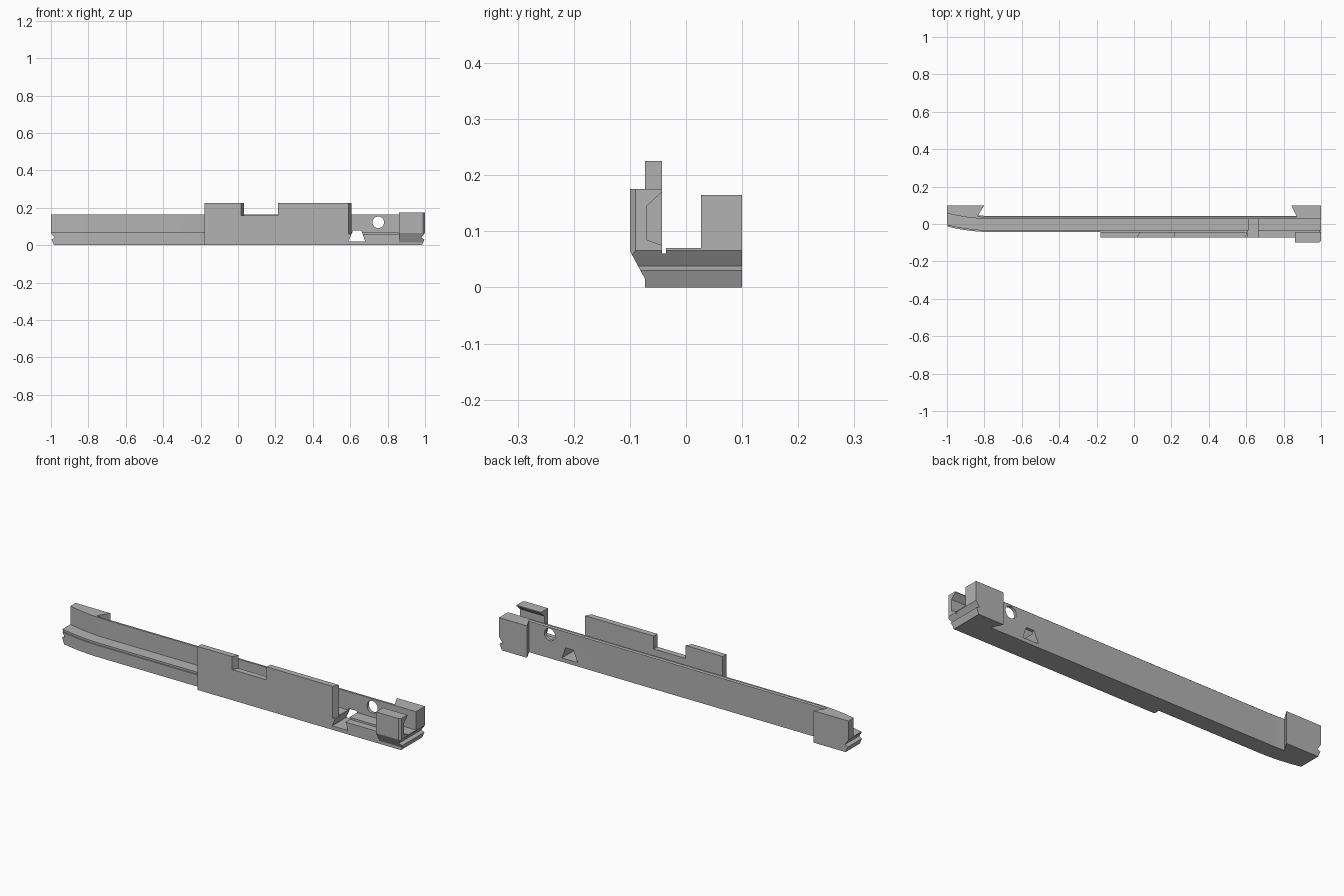
import bpy, bmesh, math
from mathutils import Vector

cube = bpy.data.objects.get("Cube")
if cube:
    bpy.data.objects.remove(cube, do_unlink=True)

grey = bpy.data.materials.new("plain grey")
grey.use_nodes = True
colour = (0.45, 0.45, 0.45, 1)
grey.diffuse_color = colour
grey.node_tree.nodes["Principled BSDF"].inputs["Base Color"].default_value = colour


def loft(name, sections):
    """Skin a list of matching closed sections and cap both ends."""
    bm = bmesh.new()
    rings = [[bm.verts.new(p) for p in s] for s in sections]
    n = len(rings[0])
    for a, b in zip(rings, rings[1:]):
        for i in range(n):
            j = (i + 1) % n
            bm.faces.new((a[i], a[j], b[j], b[i]))
    bm.faces.new(rings[0])
    bm.faces.new(rings[-1])
    bmesh.ops.recalc_face_normals(bm, faces=bm.faces)
    mesh = bpy.data.meshes.new(name)
    bm.to_mesh(mesh)
    bm.free()
    mesh.materials.append(grey)
    ob = bpy.data.objects.new(name, mesh)
    bpy.context.collection.objects.link(ob)
    return ob


def prism(name, outline, axis, lo, hi):
    """Extrude a 2D outline along one axis."""
    def place(p, t):
        c = list(p)
        c.insert(axis, t)
        return Vector(c)
    return loft(name, [[place(p, t) for p in outline] for t in (lo, hi)])


def cut(targets, cutter):
    """Subtract a cutter from each target, then drop it."""
    cutter.hide_render = True
    for ob in targets:
        mod = ob.modifiers.new("cut", 'BOOLEAN')
        mod.operation = 'DIFFERENCE'
        mod.solver = 'EXACT'
        mod.object = cutter
        bpy.context.view_layer.objects.active = ob
        bpy.ops.object.modifier_apply(modifier=mod.name)
    bpy.data.objects.remove(cutter, do_unlink=True)


# Main rail: L-shaped section whose right-hand end sweeps backward
section = [(-.043, 0), (.043, 0), (.043, .160), (.037, .165), (.027, .165),
           (.027, .07), (-.036, .07), (-.036, .06), (-.043, .06)]


def sweep(x):
    return .03 * (max(0, -.76 - x) / .24) ** 2


stations = [-1 + .02 * i for i in range(13)] + [1]
rail = loft("main_rail", [[(x, y + sweep(x), z) for y, z in section] for x in stations])

# Dovetailed blocks behind both ends
right_block = prism("right_end_block", [(-1, .1), (-.8, .1), (-.84, .036), (-1, .062)], 2, 0, .165)
left_block = prism("left_end_block", [(1, .1), (.84, .1), (.875, .03), (1, .027)], 2, 0, .165)

# Front plate with a notch in its top edge, and the low sill beyond it
plate_outline = [(-.18, 0), (.6, 0), (.6, .225), (.215, .225), (.215, .158),
                 (.025, .158), (.025, .225), (-.18, .225)]


def plate_ring(y, shift):
    return [(x + (shift if x in (.025, .6) else 0), y, z) for x, z in plate_outline]


plate = loft("front_plate", [plate_ring(-.073, -.008), plate_ring(-.043, .008)])
sill = prism("front_sill", [(-.073, 0), (-.04, 0), (-.04, .06), (-.073, .06)], 0, .57, 1)

# Hooked clip at the left end of the sill
hook = prism("hooked_clip", [(-.073, 0), (-.073, .015), (-.1, .065), (-.1, .175),
                             (-.043, .175), (-.043, .17), (-.07, .145), (-.07, .085),
                             (-.043, .075), (-.043, 0)], 0, .86, 1)
cut([hook], prism("corner_cutter", [(.98, -.11), (1.02, -.11), (1.02, -.07)], 2, -.1, .3))

# Flared slot through the rail, plate and sill
cut([rail, plate, sill], prism("slot_cutter", [(.59, .02), (.68, .02), (.66, .078), (.615, .078)], 1, -.3, .3))

# Round hole through the rear wall
circle = [(.75 + .031 * math.cos(a * math.tau / 32), .122 + .031 * math.sin(a * math.tau / 32))
          for a in range(32)]
cut([rail], prism("hole_cutter", circle, 1, -.3, .3))

# V-grooves across both end faces
for side, parts in ((1, [rail, left_block, sill, hook]), (-1, [rail, right_block])):
    groove = [(1.1, .066), (1, .066), (.98, .038), (.997, .03), (.984, 0), (.984, -.05), (1.1, -.05)]
    cut(parts, prism("groove_cutter", [(side * x, z) for x, z in groove], 1, -.3, .3))

# Crisp edges with a smooth sweep and hole
bpy.ops.object.select_all(action='DESELECT')
for ob in (rail, right_block, left_block, plate, sill, hook):
    ob.select_set(True)
bpy.context.view_layer.objects.active = rail
bpy.ops.object.shade_smooth_by_angle(angle=math.radians(25))
